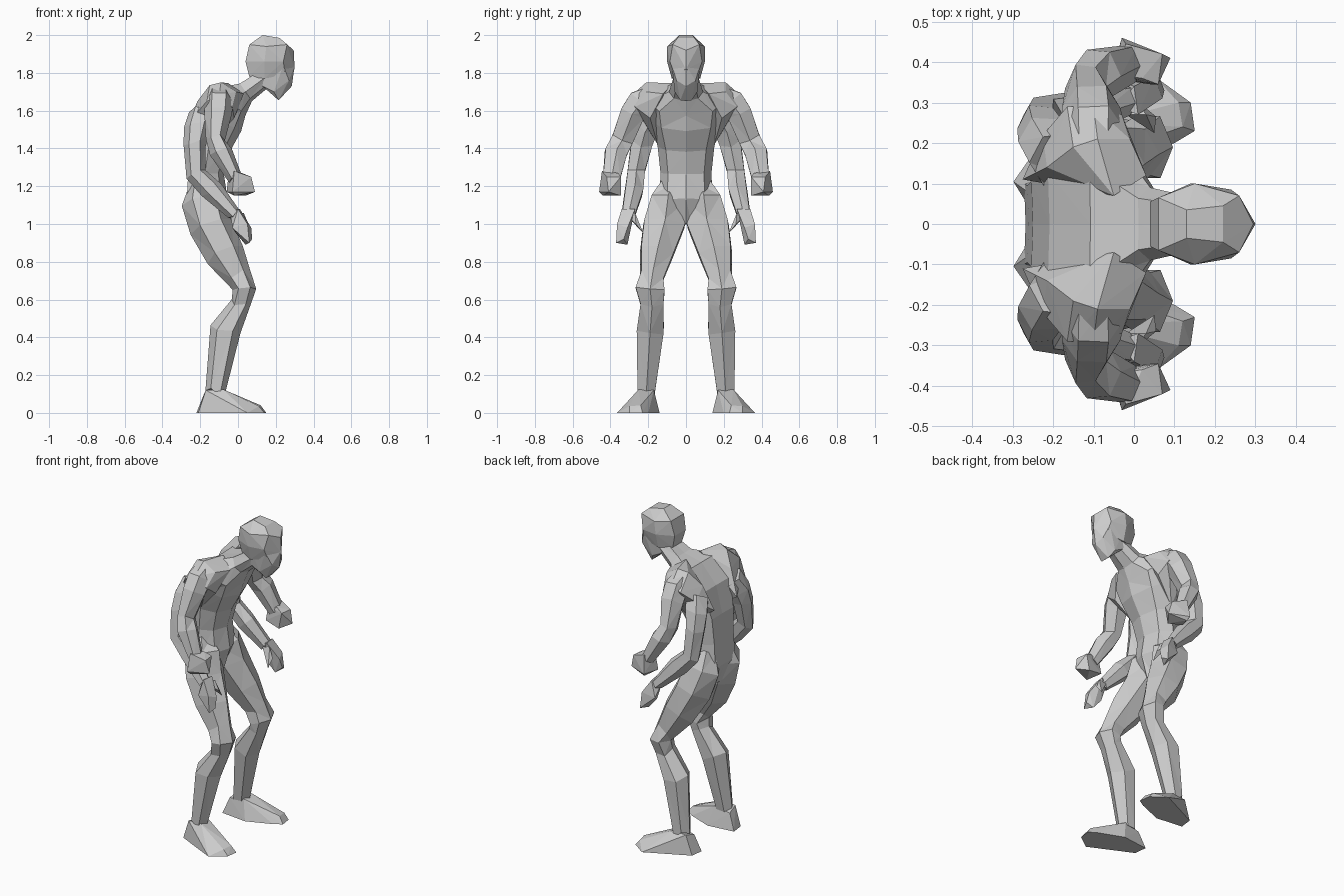
import bpy, bmesh, math, random
from mathutils import Vector

random.seed(4)


def finish(name, bm, mirror):
    bmesh.ops.triangulate(bm, faces=bm.faces)
    bmesh.ops.recalc_face_normals(bm, faces=bm.faces)
    me = bpy.data.meshes.new(name)
    bm.to_mesh(me)
    bm.free()
    ob = bpy.data.objects.new(name, me)
    bpy.context.collection.objects.link(ob)
    if mirror:
        m = ob.modifiers.new("mirror", 'MIRROR')
        m.use_axis = (False, True, False)
        m.use_mirror_merge = False
    return ob


def tube(name, path, sides, ref, mirror=True, shape=None, rough=0.0):
    """Faceted limb through (x, y, z, half size along ref, other half size)."""
    bm = bmesh.new()
    pts = [Vector(p[:3]) for p in path]
    rings = []
    for i, p in enumerate(path):
        t = (pts[min(i + 1, len(pts) - 1)] - pts[max(i - 1, 0)]).normalized()
        s = (Vector(ref) - t * t.dot(Vector(ref))).normalized()
        n = s.cross(t)
        ring = []
        for k in range(sides):
            a = 2 * math.pi * k / sides
            f = shape[k] if shape else 1
            slip = t * random.uniform(-rough, rough)   # uneven facets
            ring.append(bm.verts.new(pts[i] + s * p[3] * math.cos(a) + n * p[4] * f * math.sin(a) + slip))
        rings.append(ring)
    for a, b in zip(rings, rings[1:]):
        for k in range(sides):
            j = (k + 1) % sides
            bm.faces.new((a[k], a[j], b[j], b[k]))
    bm.faces.new(rings[0])
    bm.faces.new(rings[-1])
    return finish(name, bm, mirror)


def hull(name, points, mirror=True):
    bm = bmesh.new()
    for p in points:
        bm.verts.new(p)
    res = bmesh.ops.convex_hull(bm, input=bm.verts)
    junk = [v for v in res["geom_interior"] if isinstance(v, bmesh.types.BMVert)]
    bmesh.ops.delete(bm, geom=junk, context='VERTS')
    return finish(name, bm, mirror)


def both(half):
    return half + [(x, -y, z) for x, y, z in half if y > 0]


X, Y = (1, 0, 0), (0, 1, 0)

# Hunched torso with a ridge in front and a spine groove, and neck
tube("torso", [
    (-0.165, 0, 1.00, .04, .07), (-0.17, 0, 1.13, .14, .115), (-0.175, 0, 1.27, .135, .10),
    (-0.155, 0, 1.41, .15, .115), (-0.105, 0, 1.55, .185, .135), (-0.04, 0, 1.65, .20, .11),
    (0.04, 0, 1.70, .09, .06), (0.15, 0, 1.78, .065, .05)],
    8, Y, False, shape=[1, 1, 1, 1, 1, 1.25, .85, 1.25])

# Shoulder blade that carries both arms
hull("shoulder", [
    (-.05, .07, 1.745), (-.15, .19, 1.735), (-.09, .21, 1.75), (.03, .12, 1.69), (-.01, .21, 1.70),
    (-.165, .29, 1.65), (-.10, .29, 1.68), (-.03, .27, 1.62), (-.02, .19, 1.56), (-.215, .14, 1.65),
    (-.225, .22, 1.58), (-.275, .11, 1.50), (-.15, .15, 1.42)])

# Head: rounded skull with a narrower jaw below
hull("skull", both([
    (.13, .035, 2.0), (.22, .045, 1.985), (.06, .065, 1.95), (.15, .10, 1.94), (.26, .07, 1.95),
    (.04, .055, 1.86), (.14, .10, 1.86), (.24, .085, 1.86), (.295, 0, 1.92), (.30, 0, 1.82),
    (.06, .045, 1.78), (.14, .075, 1.77), (.25, .06, 1.79)]), False)
hull("jaw", both([
    (.14, .075, 1.84), (.24, .075, 1.84), (.30, 0, 1.84), (.13, .06, 1.73), (.19, .06, 1.70),
    (.27, .05, 1.76), (.285, 0, 1.73), (.215, .03, 1.655)]), False)

# Legs with bent knees
tube("leg", [
    (-0.195, .075, 1.21, .06, .06), (-0.18, .10, 1.12, .12, .10), (-0.15, .115, 1.0, .115, .125),
    (-0.075, .155, .85, .105, .10), (0.0, .18, .72, .075, .07), (0.035, .19, .645, .062, .088),
    (0.012, .18, .575, .052, .07), (-0.07, .19, .43, .082, .082), (-0.12, .21, .11, .053, .052)],
    6, X, rough=.018)

# Feet turned slightly outwards
hull("foot", [
    (-.22, .16, 0), (-.21, .24, 0), (-.05, .14, 0), (.10, .20, 0), (.15, .23, 0), (.14, .30, 0),
    (.05, .365, 0), (-.18, .175, .10), (-.17, .245, .12), (-.08, .17, .12), (-.08, .25, .125),
    (.12, .24, .04), (.11, .30, .035)])

# Upper pair of arms
tube("upper_arm_pair", [
    (-.10, .18, 1.66, .07, .08), (-.10, .24, 1.645, .075, .08), (-.105, .285, 1.58, .072, .075),
    (-.12, .335, 1.45, .05, .066), (-.09, .37, 1.38, .06, .068), (-.015, .395, 1.24, .038, .052)],
    6, X, rough=.014)
hull("upper_fist", [
    (-.05, .37, 1.26), (.02, .36, 1.27), (-.02, .445, 1.28), (.07, .42, 1.25), (.06, .345, 1.25),
    (-.06, .36, 1.17), (-.03, .46, 1.17), (.09, .41, 1.17), (.04, .345, 1.15), (-.02, .44, 1.15)])

# Lower pair of arms, set behind the upper pair
tube("lower_arm_pair", [
    (-.19, .16, 1.58, .07, .08), (-.215, .205, 1.51, .07, .07), (-.23, .235, 1.42, .058, .065),
    (-.225, .265, 1.27, .055, .052), (-.14, .275, 1.18, .06, .055), (-.02, .305, 1.05, .035, .04)],
    6, X, rough=.014)
hull("lower_hand", [
    (-.04, .29, 1.06), (.01, .27, 1.08), (.0, .34, 1.08), (-.03, .35, .98), (-.01, .30, .95),
    (.07, .31, .98), (.05, .365, 1.0), (.06, .37, .90), (.04, .31, .89), (.075, .33, .92)])
hull("lower_thumb", [
    (-.02, .27, 1.05), (.03, .27, 1.06), (.0, .31, 1.04), (.03, .25, .99), (.055, .265, 1.0), (.05, .225, .95)])
